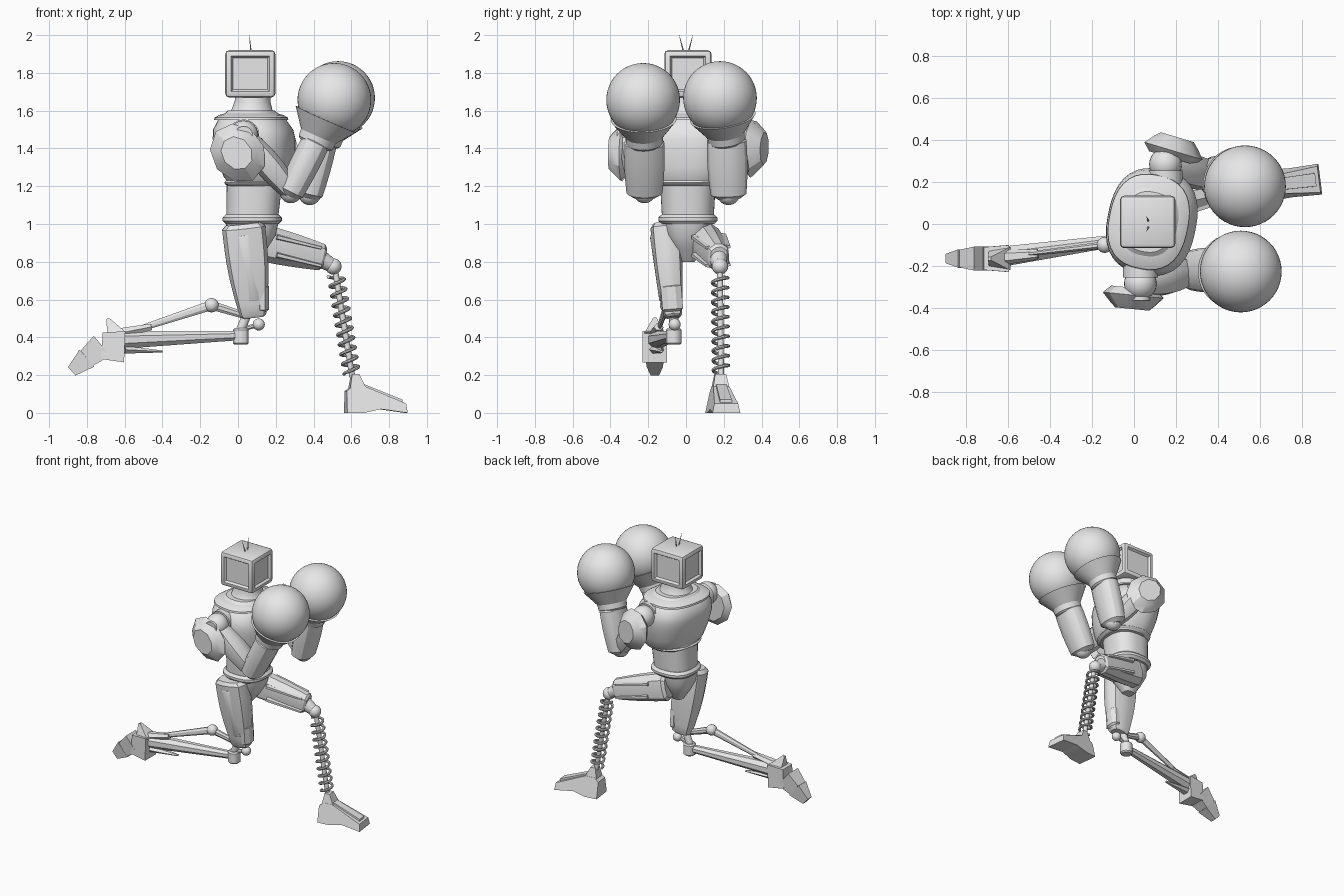
import bpy, bmesh
from math import cos, sin, pi, radians
from mathutils import Vector, Matrix

default_cube = bpy.data.objects.get("Cube")
if default_cube:
    bpy.data.objects.remove(default_cube, do_unlink=True)

grey = bpy.data.materials.new("plain grey")
grey.use_nodes = True
grey.diffuse_color = (.8, .8, .8, 1)
grey.node_tree.nodes["Principled BSDF"].inputs["Base Color"].default_value = grey.diffuse_color


def place(name, data, smooth_angle):
    ob = bpy.data.objects.new(name, data)
    bpy.context.collection.objects.link(ob)
    data.materials.append(grey)
    bpy.ops.object.select_all(action='DESELECT')
    ob.select_set(True)
    bpy.context.view_layer.objects.active = ob
    if ob.type == 'CURVE':
        bpy.ops.object.convert(target='MESH')
    bpy.ops.object.shade_smooth_by_angle(angle=radians(smooth_angle))


def finish(bm, name, smooth_angle=30):
    bmesh.ops.recalc_face_normals(bm, faces=bm.faces)
    mesh = bpy.data.meshes.new(name)
    bm.to_mesh(mesh)
    bm.free()
    place(name, mesh, smooth_angle)


def skin(bm, rings):
    loops = [[bm.verts.new(point) for point in ring] for ring in rings]
    for low, high in zip(loops, loops[1:]):
        for i in range(len(low)):
            bm.faces.new((low[i - 1], low[i], high[i], high[i - 1]))
    bm.faces.new(loops[0])
    bm.faces.new(loops[-1])


def frame(direction, turn=0):
    direction = direction.normalized()
    hint = Vector((0, 0, 1)) if abs(direction.y) > .8 else Vector((0, 1, 0))
    v = (hint - direction * hint.dot(direction)).normalized()
    u = v.cross(direction)
    return u * cos(turn) + v * sin(turn), v * cos(turn) - u * sin(turn)


def loft(name, sections, u, v, sides, power):
    """Join superellipse sections given as (centre, radius along u, radius along v)."""
    rings = []
    for centre, wide, deep in sections:
        ring = []
        for i in range(sides):
            angle = 2 * pi * (i + .5) / sides
            c, s = cos(angle), sin(angle)
            k = (abs(c) ** power + abs(s) ** power) ** (-1 / power)
            ring.append(centre + u * c * k * wide + v * s * k * deep)
        rings.append(ring)
    bm = bmesh.new()
    skin(bm, rings)
    finish(bm, name)


def limb(name, start, end, wide, deep=None, tip=1, bulge=0, chamfer=0, sides=16, power=2, turn=0):
    """Straight part whose radius runs to tip times its start, swelling by bulge midway."""
    start, end, deep = Vector(start), Vector(end), deep or wide
    steps = 8 if bulge else 1
    scales = [1 + (tip - 1) * i / steps + bulge * sin(pi * i / steps) for i in range(steps + 1)]
    spots = [start.lerp(end, i / steps) for i in range(steps + 1)]
    if chamfer:
        cut = (end - start).normalized() * wide * chamfer
        spots = [start - cut] + spots + [end + cut * tip]
        scales = [1 - chamfer] + scales + [tip * (1 - chamfer)]
    sections = [(spot, wide * k, deep * k) for spot, k in zip(spots, scales)]
    loft(name, sections, *frame(end - start, turn), sides, power)


def stack(name, low, high, radii, lean, ratio=1, power=2.5, yaw=0):
    """Upright body part: evenly spaced depths, with width in a fixed ratio to depth."""
    start, end = Vector((lean[0], .01, low)), Vector((lean[1], .01, high))
    last = len(radii) - 1
    sections = [(start.lerp(end, i / last), r, r * ratio) for i, r in enumerate(radii)]
    loft(name, sections, *frame(Vector((0, 0, 1)), yaw), 40, power)


def ball(name, centre, radius, segments=24):
    bm = bmesh.new()
    bmesh.ops.create_uvsphere(bm, u_segments=segments, v_segments=segments // 2,
                              radius=radius, matrix=Matrix.Translation(centre))
    finish(bm, name, smooth_angle=40)


def slab(name, profile, half_width, narrowing):
    """Foot part: side profile (x, z), thinner with height, toes turned outward."""
    heel = Vector((.57, .175, 0))
    bm = bmesh.new()
    skin(bm, [[heel + Vector((x, side * (half_width - z * narrowing), z)) for x, z in profile]
              for side in (-1, 1)])
    bmesh.ops.rotate(bm, verts=bm.verts, cent=heel, matrix=Matrix.Rotation(radians(7), 3, 'Z'))
    finish(bm, name, smooth_angle=20)


# Head: bevelled box with recessed panels, and two antennae
bm = bmesh.new()
bmesh.ops.create_cube(bm, size=.25, matrix=Matrix.Translation((.065, .01, 1.795))
                      @ Matrix.Diagonal((1.06, 1, 1, 1)))
bmesh.ops.bevel(bm, geom=bm.edges[:], offset=.02, segments=2, profile=.5, affect='EDGES')
panels = [f for f in bm.faces if f.calc_area() > .03 and abs(f.normal.z) < .5]
bmesh.ops.inset_individual(bm, faces=panels, thickness=.016, depth=0)
bmesh.ops.inset_individual(bm, faces=panels, thickness=.014, depth=-.016)
finish(bm, "head", smooth_angle=25)
for side in (-1, 1):
    limb("antenna", (.07, side * .01, 1.9), (.06, side * .036, 2), .005, tip=.2, sides=6)

# Torso, belt and pelvis
twist = -.2
stack("neck", 1.55, 1.7, (.16, .11, .095, .09), lean=(.07, .08), power=2)
stack("chest", 1.2, 1.6, (.14, .175, .188, .2, .207, .212, .205, .175, .12),
      lean=(.11, .07), ratio=1.2, yaw=twist)
stack("collar", 1.55, 1.59, (.19, .188, .165, .12), lean=(.07, .07), ratio=1.2, yaw=twist)
stack("chest_rim", 1.2, 1.23, (.145, .165, .172, .165), lean=(.1, .105), ratio=1.1, yaw=twist)
stack("waist", 1.03, 1.25, (.137, .143, .15), lean=(.075, .09))
stack("belt", 1, 1.05, (.14, .157, .157, .14), lean=(.075, .075))
stack("pelvis", .8, 1.01, (.04, .09, .13, .14), lean=(.06, .075), ratio=.9)


def arm(side, shoulder, elbow, wrist, glove, plate, plate_slope):
    shoulder, elbow, wrist, glove, plate = map(Vector, (shoulder, elbow, wrist, glove, plate))
    outward = Vector((0, side, 0))
    # Shoulder joint
    limb("shoulder_socket", shoulder - outward * .12, shoulder - outward * .03, .083, sides=24)
    ball("shoulder_ball", shoulder, .078)
    limb("shoulder_cap", shoulder, shoulder + outward * .08, .048, sides=20)
    # Upper arm, elbow and forearm
    limb("upper_arm", shoulder, elbow, .05, .058, bulge=.45, sides=10, power=2.6)
    ball("elbow_joint", elbow, .06)
    limb("forearm", elbow, wrist, .07, .096, tip=1.1, bulge=.06, chamfer=.35, power=2.4)
    # Boxing glove with flared cuff
    ball("glove", glove, .195, segments=48)
    limb("cuff_band", wrist, wrist.lerp(glove, .2), .097, tip=1.05, chamfer=.12, sides=32)
    limb("glove_neck", wrist.lerp(glove, .15), wrist.lerp(glove, .55), .1, tip=1.75, sides=32)
    # Domed shoulder plate, longest along the upper arm
    axis = outward + Vector((plate_slope, 0, 0))
    limb("shoulder_plate", plate, plate + axis * .04, .14, .165, tip=.75, chamfer=.25,
         sides=9, turn=-side * .65)


arm(-1, shoulder=(.03, -.285, 1.47), elbow=(.28, -.22, 1.17), wrist=(.41, -.22, 1.43),
    glove=(.51, -.227, 1.657), plate=(0, -.34, 1.375), plate_slope=-.1)
arm(1, shoulder=(.15, .285, 1.48), elbow=(.38, .225, 1.16), wrist=(.45, .215, 1.44),
    glove=(.53, .18, 1.667), plate=(.185, .35, 1.4), plate_slope=.3)

# Kneeling leg: thigh with plates, and knee joint
limb("right_thigh", (.03, -.11, .98), (.08, -.07, .52), .115, .078, tip=.62, bulge=.12,
     chamfer=.2, sides=12, power=3.5)
limb("right_thigh_plate", (.03, -.17, .93), (.085, -.13, .6), .045, .02, tip=.6, chamfer=.2,
     sides=8, power=4)
limb("right_knee_pad", (.13, -.08, .67), (.13, -.07, .55), .034, .056, chamfer=.5, sides=8, power=3)
cup, knob = Vector((.015, -.065, .44)), Vector((.11, -.06, .468))
ball("right_knee_ball", knob, .032)
limb("right_knee_pin", cup, (.05, -.065, .53), .025)
limb("right_knee_cup", cup - Vector((0, 0, .07)), cup, .043, chamfer=.2, sides=12)
limb("right_knee_link", knob, cup, .013, sides=8)

# Kneeling shin: lower beam and jointed upper strut
bend = Vector((-.14, -.1, .57))
limb("right_shin", cup - Vector((0, 0, .03)), (-.66, -.16, .385), .025, tip=2, sides=8, power=3)
limb("right_strut_front", (.02, -.075, .52), bend, .02, .014, tip=1.3, sides=8)
limb("right_strut_back", bend, (-.52, -.145, .445), .028, .018, tip=.6, sides=8)
ball("right_strut_joint", bend, .038)
limb("right_strut_mount", (-.46, -.145, .455), (-.64, -.16, .42), .02, .025, tip=1.5, sides=6)
limb("right_shin_fin", (-.4, -.13, .325), (-.6, -.155, .335), .006, .01, tip=4, sides=6)

# Kneeling foot: angular blocks stepping down to the toe
ankle, instep, toe_joint = (Vector((x, -.165, z)) for x, z in ((-.6, .35), (-.72, .355), (-.8, .29)))
block = dict(sides=4, power=8)
limb("right_ankle", ankle, instep, .09, .07, tip=.85, **block)
limb("right_heel", (-.64, -.165, .4), (-.69, -.165, .5), .06, .06, tip=.15, **block)
limb("right_instep", instep, toe_joint, .075, .062, tip=.75, **block)
limb("right_toe", toe_joint, (-.88, -.165, .22), .065, .048, tip=.5, **block)

# Standing leg: thigh with rails, and knee
hip, knee = Vector((.09, .1, .91)), Vector((.505, .18, .775))
limb("left_thigh", hip, (.44, .172, .825), .1, .08, tip=.72, bulge=.05, chamfer=.2, sides=10, power=3)
for lift in (-.045, .05):
    rail = Vector((0, 0, lift))
    limb("left_thigh_rail", rail + Vector((.19, .12, .885)), rail + Vector((.43, .17, .826)),
         .022, .096, tip=.7, sides=8, power=3)
limb("left_knee_neck", (.43, .17, .82), knee, .05, tip=.7)
ball("left_knee_ball", knee, .043)

# Spring shin: core rod with a coil around it
top, foot = Vector((.515, .18, .75)), Vector((.605, .185, .19))
limb("left_shin_rod", top, foot, .016)
u, v = frame(foot - top)
coil = bpy.data.curves.new("left_shin_spring", 'CURVE')
coil.dimensions = '3D'
coil.bevel_depth = .009
coil.bevel_resolution = 2
coil.use_fill_caps = True
turns, steps = 10, 16
spline = coil.splines.new('POLY')
spline.points.add(turns * steps)
for i, point in enumerate(spline.points):
    angle = 2 * pi * i / steps
    spot = top.lerp(foot, .04 + .92 * i / (turns * steps)) + (u * cos(angle) + v * sin(angle)) * .041
    point.co = (*spot, 1)
place("left_shin_spring", coil, smooth_angle=40)

# Standing foot: flared sole, sloping toe, raised ridge and ankle
slab("left_foot", [(0, 0), (0, .115), (.03, .14), (.1, .14), (.315, .05), (.322, 0), (.18, .02), (.09, 0)],
     half_width=.074, narrowing=.22)
slab("left_toe_ridge", [(.09, .13), (.1, .15), (.3, .07), (.3, .04)], half_width=.035, narrowing=.05)
slab("left_ankle", [(.015, .11), (.032, .205), (.07, .205), (.11, .12)], half_width=.07, narrowing=.2)
